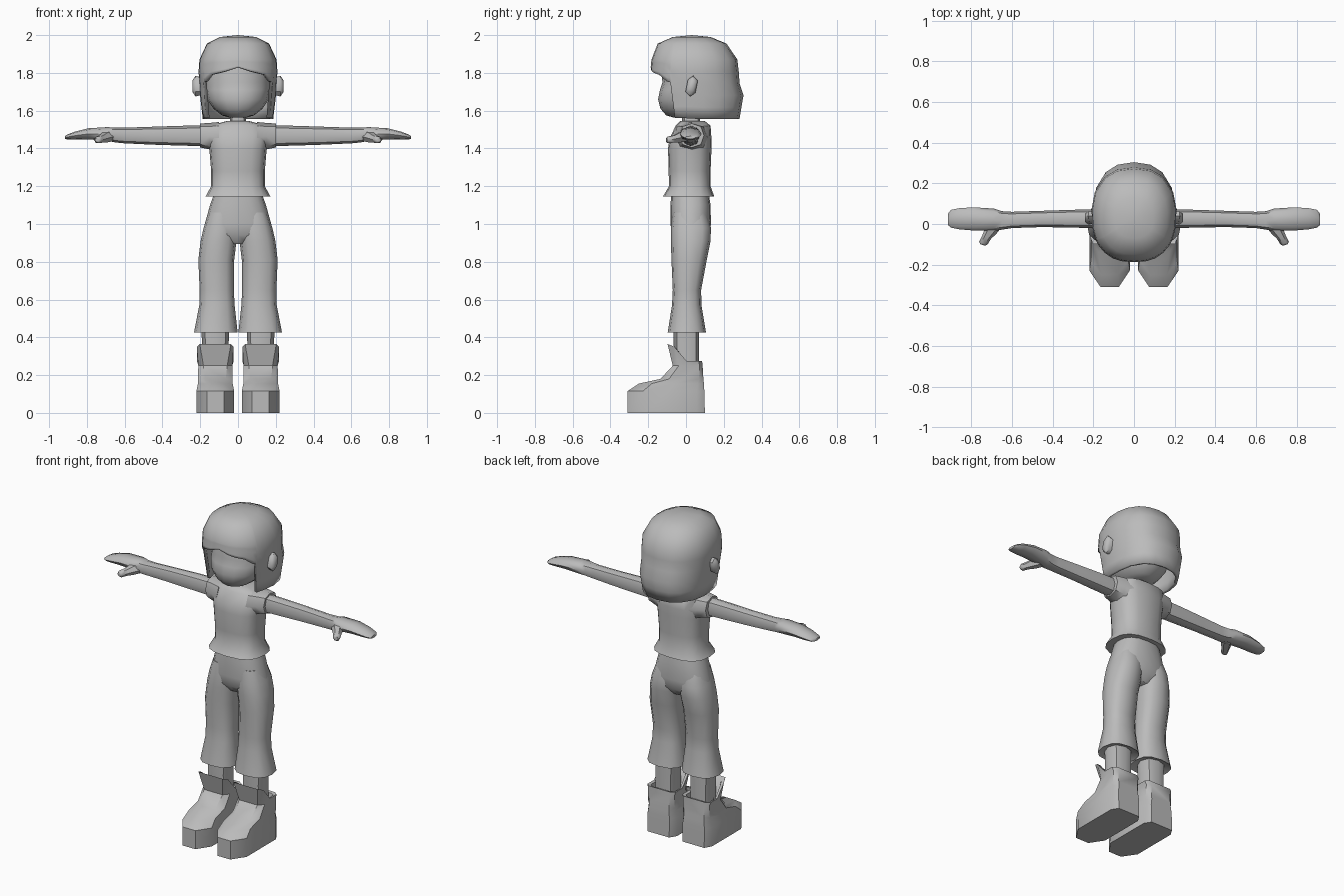
import bpy, bmesh, math
from mathutils import Vector

skin = bpy.data.materials.new("plain_grey")
skin.diffuse_color = (0.5, 0.5, 0.5, 1)


def finish(name, bm, mirror=False, angle=50):
    """Turn a bmesh into a named, smooth-shaded object."""
    bmesh.ops.remove_doubles(bm, verts=bm.verts, dist=0.0005)
    bmesh.ops.recalc_face_normals(bm, faces=bm.faces)
    me = bpy.data.meshes.new(name)
    bm.to_mesh(me)
    bm.free()
    me.materials.append(skin)
    ob = bpy.data.objects.new(name, me)
    bpy.context.collection.objects.link(ob)
    bpy.ops.object.select_all(action='DESELECT')
    ob.select_set(True)
    bpy.context.view_layer.objects.active = ob
    bpy.ops.object.shade_smooth_by_angle(angle=math.radians(angle))
    if mirror:
        ob.modifiers.new("mirror", 'MIRROR').use_mirror_merge = False
    return ob


def loft(name, rings, mirror=False, caps=(True, True), angle=50):
    """Skin a list of equal-length point loops."""
    bm = bmesh.new()
    loops = [[bm.verts.new(p) for p in r] for r in rings]
    n = len(loops[0])
    for a, b in zip(loops, loops[1:]):
        for i in range(n):
            j = (i + 1) % n
            bm.faces.new((a[i], a[j], b[j], b[i]))
    for loop, cap in zip((loops[0], loops[-1]), caps):
        if cap:
            bm.faces.new(loop)
    return finish(name, bm, mirror, angle)


def power(v, p):
    return math.copysign(abs(v) ** p, v)


def oval(lo1, hi1, lo2, hi2, n=12, p=0.85):
    """Rounded outline filling a rectangle, as (u, v) pairs."""
    c1, r1, c2, r2 = (lo1 + hi1) / 2, (hi1 - lo1) / 2, (lo2 + hi2) / 2, (hi2 - lo2) / 2
    ts = [2 * math.pi * i / n for i in range(n)]
    return [(c1 + r1 * power(math.sin(t), p), c2 - r2 * power(math.cos(t), p)) for t in ts]


def upright(rows, n=12, p=0.85):
    """Rows of z, x low, x high, y low, y high."""
    return [[(u, v, z) for u, v in oval(a, b, c, d, n, p)] for z, a, b, c, d in rows]


def sideways(rows, n=8, p=0.85):
    """Rows of x, y low, y high, z low, z high."""
    return [[(x, u, v) for u, v in oval(a, b, c, d, n, p)] for x, a, b, c, d in rows]


# Hair: domed cap whose lower edge is a fringe in front and a bob behind
HAIR = [(2.0, .0, .03, .03), (1.99, .095, -.07, .13), (1.955, .165, -.15, .215),
        (1.87, .205, -.183, .272), (1.8, .21, -.19, .28), (1.71, .203, -.186, .286),
        (1.68, .202, -.18, .305), (1.56, .187, -.165, .283)]


def hair_size(z):
    for a, b in zip(HAIR, HAIR[1:]):
        if z >= b[0] - 1e-6:
            t = (a[0] - z) / (a[0] - b[0])
            return [a[k] + (b[k] - a[k]) * t for k in (1, 2, 3)]
    return HAIR[-1][1:]


HEM = [(0, 1.83), (14, 1.81), (26, 1.80), (40, 1.79), (54, 1.755), (60, 1.75),
       (62, 1.56), (78, 1.56), (95, 1.555), (115, 1.555), (140, 1.555), (160, 1.555), (180, 1.555)]
columns = HEM + [(360 - a, z) for a, z in HEM[-2:0:-1]]
rows = []
for k in range(9):
    row = []
    for deg, hem in columns:
        z = HAIR[k][0] if k < 4 else 1.87 + (hem - 1.87) * (k - 3) / 5
        hx, yf, yb = hair_size(z)
        s, c = math.sin(math.radians(deg)), math.cos(math.radians(deg))
        row.append((hx * power(s, .85), (yf + yb) / 2 - (yb - yf) / 2 * power(c, .85), z))
    rows.append(row)
hair = loft("hair", rows, caps=(False, False), angle=60)
shell = hair.modifiers.new("thickness", 'SOLIDIFY')
shell.thickness = 0.018
shell.offset = -1

# Head and neck
loft("head", upright([
    (1.565, -.05, .05, -.07, .09), (1.575, -.085, .085, -.105, .13), (1.61, -.13, .13, -.135, .17),
    (1.66, -.163, .163, -.148, .2), (1.71, -.172, .172, -.138, .22), (1.75, -.172, .172, -.125, .22),
    (1.82, -.165, .165, -.13, .22), (1.9, -.12, .12, -.1, .17)], 16, .95), angle=70)
loft("neck", upright([(1.5, -.05, .05, -.02, .08), (1.6, -.035, .035, -.02, .07)], 8))

# Ears
loft("ear", [[(x, .03 + v * .028 * s + (z - 1.73) * .15, 1.73 + (z - 1.73) * s)
              for v, z in ((0, 1.675), (.9, 1.695), (1, 1.76), (0, 1.785), (-.9, 1.765), (-1, 1.7))]
             for x, s in ((.18, .8), (.225, 1), (.24, .6))], mirror=True)

# Shirt body, with flared hem
loft("shirt", upright([
    (1.145, -.172, .172, -.122, .15), (1.2, -.142, .142, -.09, .13), (1.28, -.142, .142, -.092, .13),
    (1.4, -.152, .152, -.095, .135), (1.45, -.16, .16, -.088, .135), (1.52, -.15, .15, -.055, .13),
    (1.545, -.06, .06, -.03, .1)], 16, .75))

# Sleeves and arms
loft("sleeve", sideways([(.1, -.07, .12, 1.37, 1.54), (.15, -.05, .11, 1.395, 1.535),
                         (.2, -.035, .095, 1.405, 1.532)]), mirror=True)
loft("arm", sideways([
    (.17, -.02, .072, 1.412, 1.522), (.3, -.018, .07, 1.415, 1.52), (.45, -.015, .065, 1.42, 1.515),
    (.6, -.02, .06, 1.427, 1.51), (.65, -.028, .063, 1.432, 1.51), (.69, -.034, .076, 1.44, 1.513),
    (.79, -.032, .082, 1.448, 1.507), (.86, -.026, .078, 1.447, 1.49),
    (.9, -.018, .07, 1.447, 1.475), (.916, -.005, .05, 1.45, 1.465)], 8), mirror=True)
loft("thumb", [[(x + w * a, y + w * .35 * a, z + w * b) for a, b in
                ((1, 0), (.5, .85), (-.5, .85), (-1, 0), (-.5, -.85), (.5, -.85))]
               for x, y, z, w in ((.68, .0, 1.465, .032), (.705, -.035, 1.458, .03),
                                  (.725, -.065, 1.45, .022), (.742, -.095, 1.445, .02),
                                  (.745, -.103, 1.445, .012))], mirror=True)

# Trousers: hips plus two flared legs
loft("trouser_hips", upright([
    (1.165, -.125, .125, -.078, .12), (1.1, -.148, .148, -.082, .13), (1.0, -.176, .176, -.082, .132),
    (.94, -.186, .186, -.075, .125), (.895, -.12, .12, -.04, .09)], 16, .8))
loft("trouser_leg", upright([
    (1.06, .01, .155, -.07, .11), (.98, .002, .182, -.08, .132), (.91, .008, .198, -.08, .13),
    (.81, .02, .21, -.077, .11), (.65, .022, .203, -.07, .08), (.57, .018, .205, -.074, .082),
    (.425, .002, .233, -.097, .106), (.44, .03, .2, -.07, .08)], 12, .8), mirror=True)

# Shins
loft("shin", upright([(.2, .05, .19, -.06, .07), (.36, .05, .19, -.065, .07),
                      (.46, .045, .195, -.065, .07)], 8), mirror=True)

# Boots: chunky toe, raised front collar
SOLE = [(-.45, 0), (.45, 0), (1, .2), (1, .55), (1, .9), (.75, 1), (-.75, 1), (-1, .9), (-1, .55), (-1, .2)]


def boot_ring(z, w, y0, y1, lift=(0, 0, 0), front=.45):
    ring = []
    for u, v in SOLE:
        up = lift[0] if v == 0 else lift[1] if v == .2 else lift[2] if v == .55 else 0
        x = math.copysign(front, u) if v == 0 else u
        ring.append((.12 + x * w, y0 + (y1 - y0) * v, z + up))
    return ring


loft("boot", [
    boot_ring(0, .099, -.31, .1), boot_ring(.115, .1, -.31, .097),
    boot_ring(.155, .092, -.25, .095), boot_ring(.18, .092, -.135, .092, front=.6),
    boot_ring(.25, .09, -.07, .088, front=.7),
    boot_ring(.275, .097, -.098, .085, (.09, .075, 0), .85),
    boot_ring(.27, .082, -.08, .07, (.08, .07, 0), .8),
    boot_ring(.22, .075, -.05, .06, front=.7)], mirror=True, angle=40)
